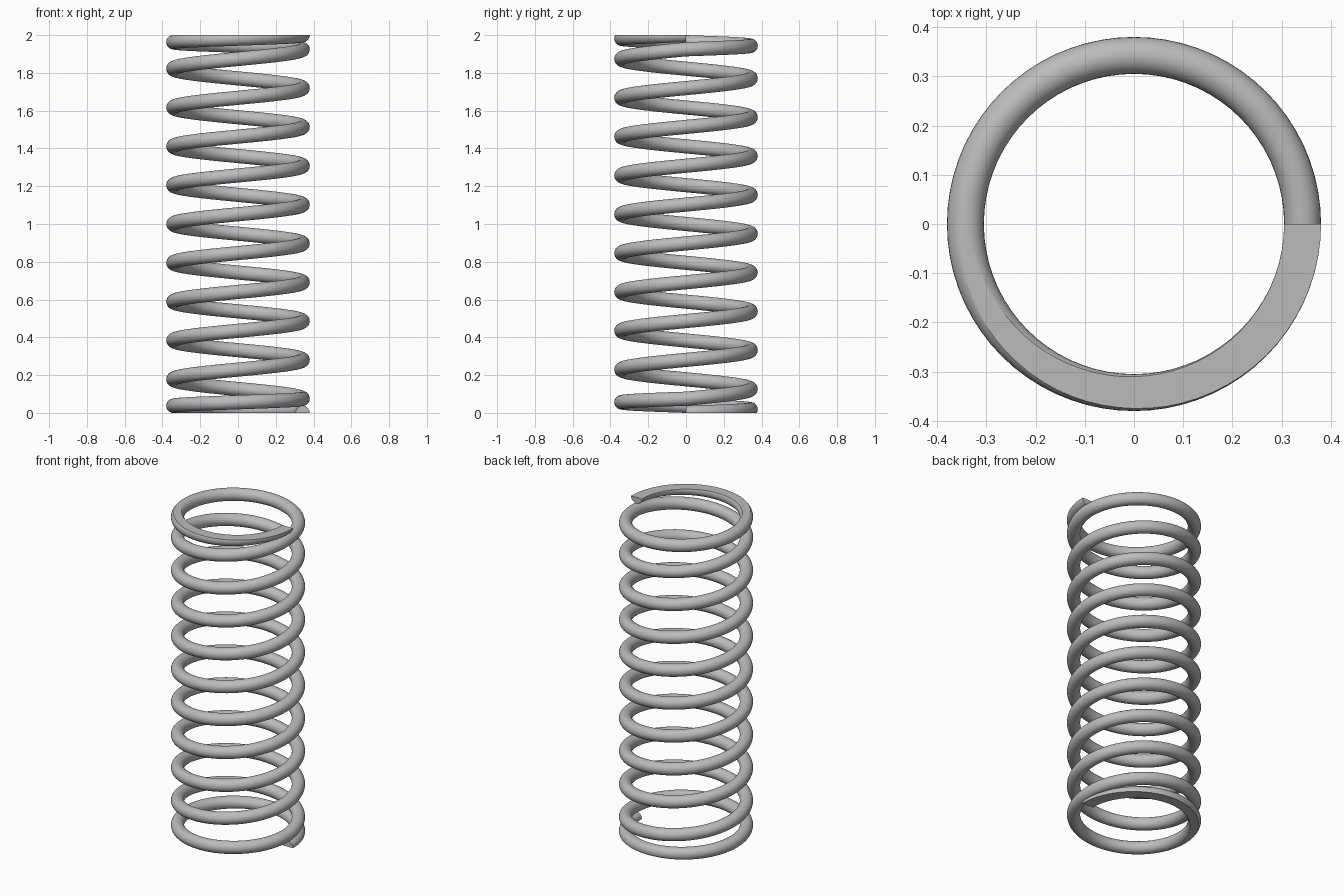
import bpy, bmesh
from math import sin, cos, pi
from mathutils import Vector

if "Cube" in bpy.data.objects:
    bpy.data.objects.remove(bpy.data.objects["Cube"], do_unlink=True)

HEIGHT, WIRE, COIL = 2.0, 0.0375, 0.3425
TURNS, STEPS, SIDES = 11, 72, 28
END_PITCH = 2 * WIRE
PITCH = (HEIGHT - 2 * END_PITCH) / (TURNS - 2)


def wire_height(t):
    """Centre height after t turns: one closed turn at each end, open turns between."""
    if t < 1:
        return END_PITCH * t
    if t > TURNS - 1:
        return HEIGHT - END_PITCH * (TURNS - t)
    return END_PITCH + PITCH * (t - 1)


# Wire: sweep a round section along the helix
bm = bmesh.new()
rings = []
for i in range(TURNS * STEPS + 1):
    t = i / STEPS
    a, z = 2 * pi * t, wire_height(t)
    ring = []
    for j in range(SIDES):
        b = 2 * pi * j / SIDES
        r = COIL + WIRE * cos(b)
        ring.append(bm.verts.new((r * cos(a), r * sin(a), z + WIRE * sin(b))))
    rings.append(ring)
for low, high in zip(rings, rings[1:]):
    for j in range(SIDES):
        k = (j + 1) % SIDES
        bm.faces.new((low[j], low[k], high[k], high[j]))
bm.faces.new(rings[0])
bm.faces.new(rings[-1])

# Ground ends: slice flat at the bottom and top, then close the cuts
for z, up in ((0, -1), (HEIGHT, 1)):
    bmesh.ops.bisect_plane(bm, geom=bm.verts[:] + bm.edges[:] + bm.faces[:], dist=1e-5,
                           plane_co=Vector((0, 0, z)), plane_no=Vector((0, 0, up)),
                           clear_outer=True)
    rim = [e for e in bm.edges if e.is_boundary]
    bmesh.ops.triangle_fill(bm, edges=rim, use_beauty=True, normal=Vector((0, 0, up)))
bmesh.ops.recalc_face_normals(bm, faces=bm.faces[:])

mesh = bpy.data.meshes.new("coil_spring")
bm.to_mesh(mesh)
bm.free()
spring = bpy.data.objects.new("coil_spring", mesh)
bpy.context.collection.objects.link(spring)

# Steel colour
steel = bpy.data.materials.new("steel_grey")
steel.use_nodes = True
colour = (0.5, 0.5, 0.5, 1)
steel.diffuse_color = colour
steel.node_tree.nodes["Principled BSDF"].inputs["Base Color"].default_value = colour
mesh.materials.append(steel)

bpy.ops.object.select_all(action="DESELECT")
spring.select_set(True)
bpy.context.view_layer.objects.active = spring
bpy.ops.object.shade_smooth_by_angle(angle=pi / 6)
